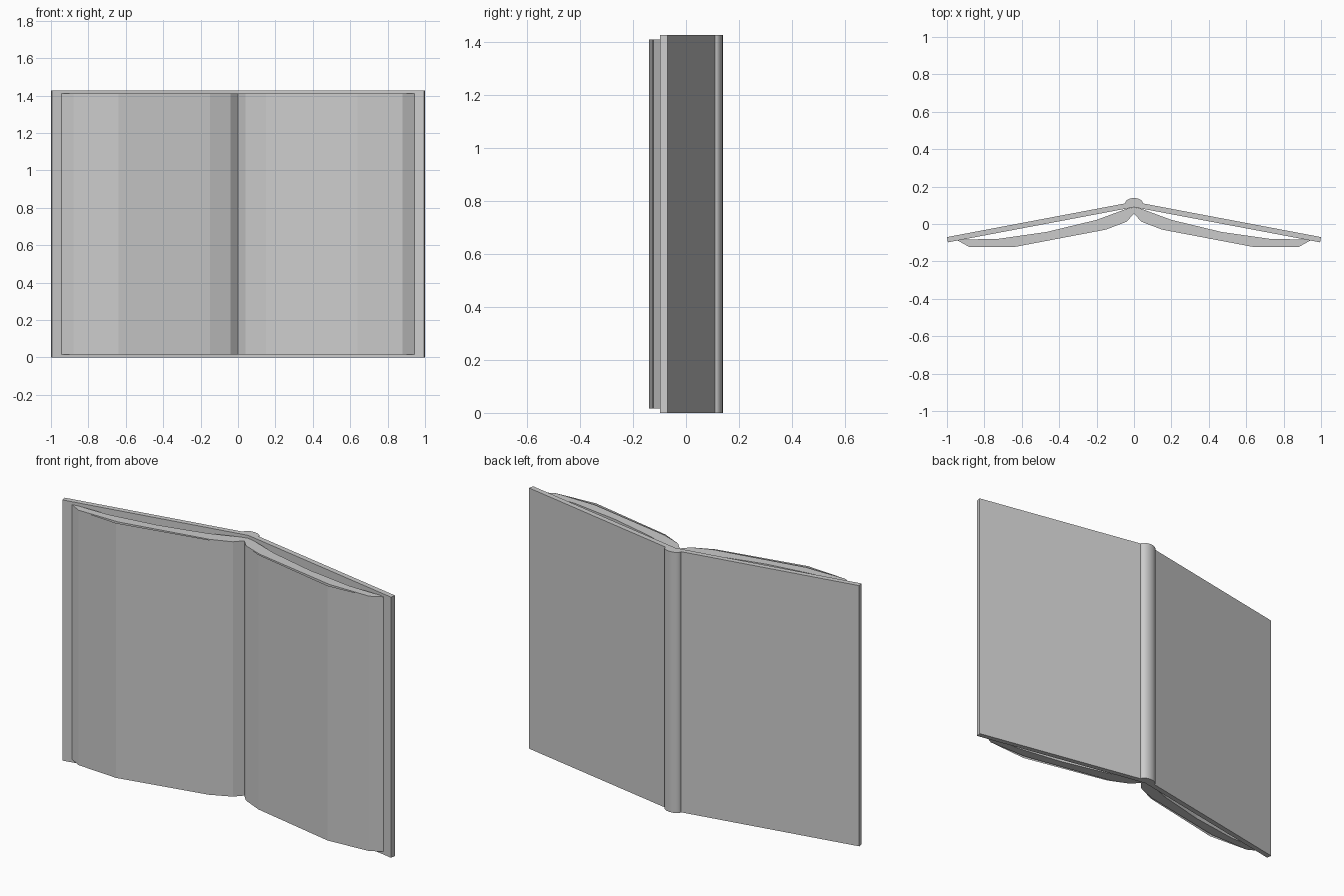
import bpy, bmesh, math

if "Cube" in bpy.data.objects:
    bpy.data.objects.remove(bpy.data.objects["Cube"])

H = 1.427            # cover height
P0, P1 = 0.016, 1.411  # page bottom and top


def extrude(name, pts, z0, z1, closed=True, smooth=False):
    """Raise a plan outline (x, y) from z0 to z1; open outlines give a thin sheet."""
    bm = bmesh.new()
    lo = [bm.verts.new((x, y, z0)) for x, y in pts]
    hi = [bm.verts.new((x, y, z1)) for x, y in pts]
    n = len(pts)
    for i in range(n if closed else n - 1):
        j = (i + 1) % n
        bm.faces.new((lo[i], lo[j], hi[j], hi[i]))
    if closed:
        bm.faces.new(lo[::-1])
        bm.faces.new(hi)
        bmesh.ops.recalc_face_normals(bm, faces=bm.faces)
    me = bpy.data.meshes.new(name)
    bm.to_mesh(me)
    bm.free()
    ob = bpy.data.objects.new(name, me)
    bpy.context.collection.objects.link(ob)
    if smooth:
        bpy.ops.object.select_all(action='DESELECT')
        ob.select_set(True)
        bpy.context.view_layer.objects.active = ob
        bpy.ops.object.shade_smooth_by_angle(angle=math.radians(40))
    return ob


def mirrored(half):
    """Full outline from right-half points running from x = 0 outward."""
    return [(-x, y) for x, y in reversed(half) if x > 0] + half


# Hard cover: a shallow V with squared ends
inner = mirrored([(0, 0.09), (0.995, -0.098)])
outer = mirrored([(0, 0.119), (1.0, -0.070)])
extrude("cover", inner + outer[::-1], 0, H)

# Rounded spine over the fold
arc = [(0.048 * math.cos(math.pi * i / 12), 0.11 + 0.029 * math.sin(math.pi * i / 12))
       for i in range(13)]
extrude("spine", arc + [(-0.048, 0.084), (0, 0.091), (0.048, 0.084)], 0, H, smooth=True)

# Page block, bowed away from the cover on each side
front = mirrored([(0, 0.055), (0.04, 0.012), (0.15, -0.030), (0.64, -0.123),
                  (0.88, -0.123), (0.945, -0.087)])
back = mirrored([(0, 0.0895), (0.04, 0.081), (0.20, 0.022), (0.465, -0.042),
                 (0.73, -0.080), (0.935, -0.083)])
extrude("page_block", front + back[::-1], P0, P1)

# Open top leaf on each side, lifted slightly off the block
leaf = [(0.04, 0.012), (0.15, -0.038), (0.64, -0.140), (0.88, -0.124)]
extrude("right_leaf", leaf, P0, P1, closed=False)
extrude("left_leaf", [(-x, y) for x, y in reversed(leaf)], P0, P1, closed=False)
